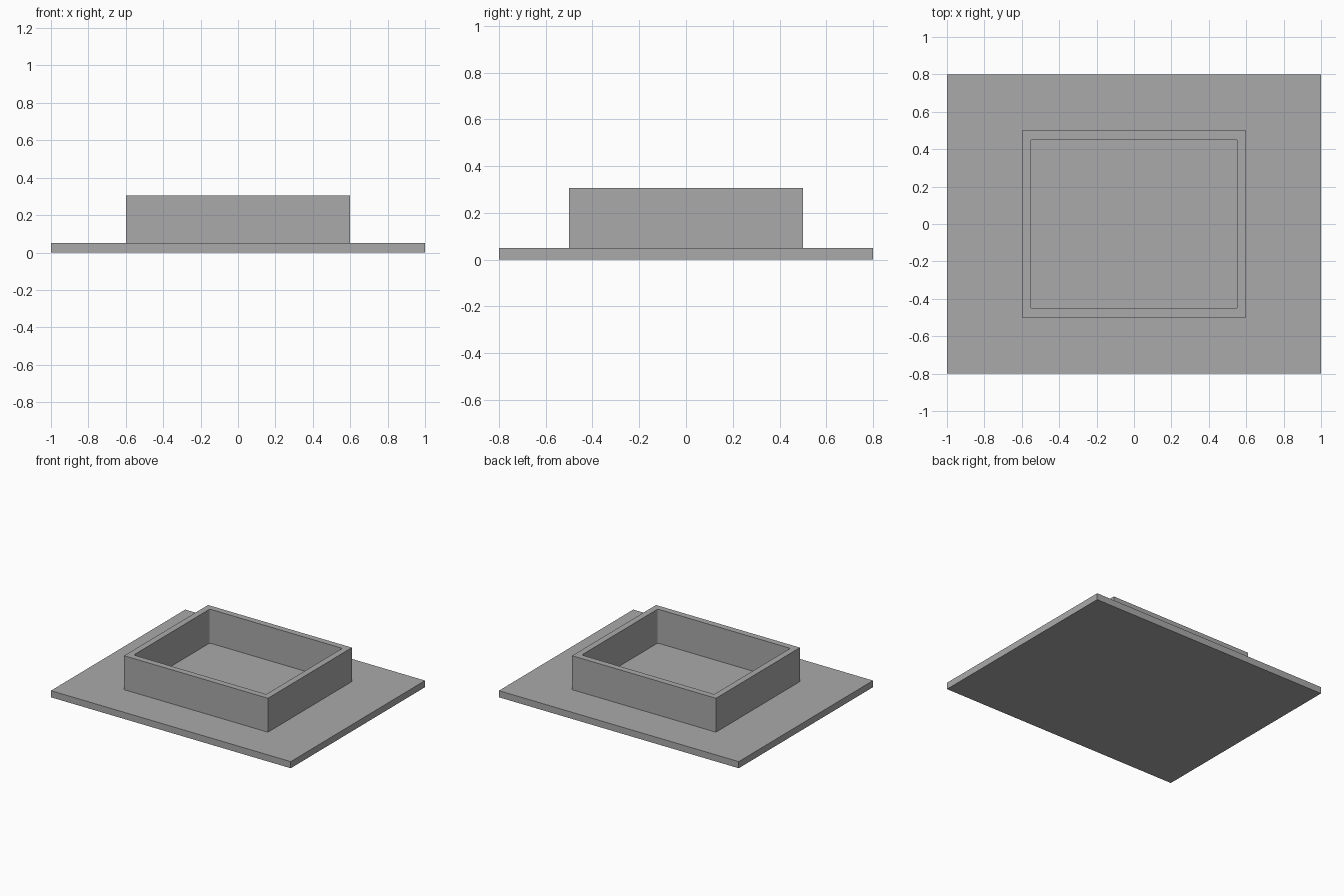
import bpy
import bmesh

cube = bpy.data.objects.get("Cube")
if cube:
    bpy.data.objects.remove(cube, do_unlink=True)

PLATE_TOP, WALL_TOP = 0.05, 0.306

# Single plain grey
grey = bpy.data.materials.new("plain grey")
grey.use_nodes = True
colour = (0.4, 0.4, 0.4, 1)
grey.diffuse_color = colour
grey.node_tree.nodes["Principled BSDF"].inputs["Base Color"].default_value = colour


def box(name, width, depth, bottom, top, corner=0):
    """Box centred in x and y, with optional rounded upright edges."""
    bm = bmesh.new()
    bmesh.ops.create_cube(bm, size=1)
    for v in bm.verts:
        v.co.x *= width
        v.co.y *= depth
        v.co.z = top if v.co.z > 0 else bottom
    if corner:
        upright = [e for e in bm.edges
                   if abs(e.verts[0].co.z - e.verts[1].co.z) > 0.01]
        bmesh.ops.bevel(bm, geom=upright, offset=corner, segments=3,
                        profile=0.5, affect='EDGES')
    mesh = bpy.data.meshes.new(name)
    bm.to_mesh(mesh)
    bm.free()
    mesh.materials.append(grey)
    obj = bpy.data.objects.new(name, mesh)
    bpy.context.collection.objects.link(obj)
    return obj


# Flat plate with a raised rectangular wall, fused into one body
body = box("base_plate", 2.0, 1.6, 0, PLATE_TOP)
wall = box("wall_block", 1.2, 1.0, PLATE_TOP - 0.02, WALL_TOP)
cavity = box("cavity_cutter", 1.106, 0.906, PLATE_TOP, WALL_TOP + 0.1, 0.012)

for helper, operation in ((wall, 'UNION'), (cavity, 'DIFFERENCE')):
    mod = body.modifiers.new(helper.name, 'BOOLEAN')
    mod.operation = operation
    mod.solver = 'EXACT'
    mod.object = helper

# Bake the fused shape, then drop the helpers
bpy.context.view_layer.update()
evaluated = body.evaluated_get(bpy.context.evaluated_depsgraph_get())
fused = bpy.data.meshes.new_from_object(evaluated)
body.modifiers.clear()
body.data = fused
body.name = "plate_with_tray_wall"
for helper in (wall, cavity):
    bpy.data.objects.remove(helper, do_unlink=True)
